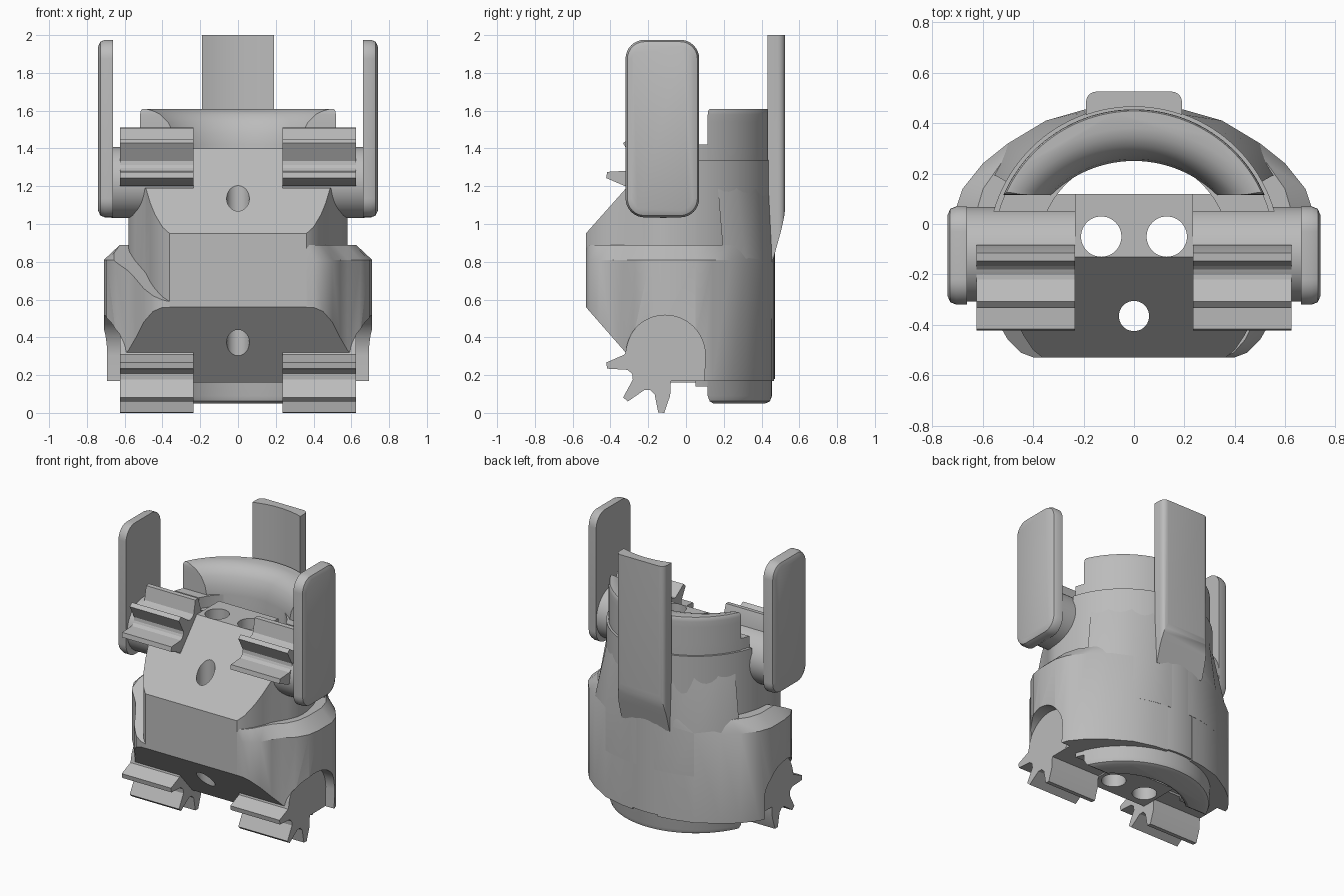
import bpy, bmesh, math
from mathutils import Vector

cube = bpy.data.objects.get("Cube")
if cube:
    bpy.data.objects.remove(cube)

grey = bpy.data.materials.new("plain grey")
grey.use_nodes = True
grey.diffuse_color = (0.5, 0.5, 0.5, 1)
grey.node_tree.nodes["Principled BSDF"].inputs["Base Color"].default_value = (0.5, 0.5, 0.5, 1)

PLACE = {"x": lambda a, b, h: (h, a, b),
         "z": lambda a, b, h: (a, b, h)}


def loft(name, sections, axis="z"):
    """Solid through matching outlines, each given as (points, height)."""
    bm = bmesh.new()
    rings = [[bm.verts.new(PLACE[axis](a, b, h)) for a, b in pts] for pts, h in sections]
    n = len(rings[0])
    for low, high in zip(rings, rings[1:]):
        for i in range(n):
            j = (i + 1) % n
            bm.faces.new((low[i], low[j], high[j], high[i]))
    bm.faces.new(rings[0])
    bm.faces.new(rings[-1])
    bmesh.ops.recalc_face_normals(bm, faces=bm.faces)
    mesh = bpy.data.meshes.new(name)
    bm.to_mesh(mesh)
    bm.free()
    obj = bpy.data.objects.new(name, mesh)
    bpy.context.collection.objects.link(obj)
    mesh.materials.append(grey)
    return obj


def prism(name, pts, lo, hi, axis="z"):
    return loft(name, [(pts, lo), (pts, hi)], axis)


def arc(cx, cy, r, start=0, end=360, n=48):
    full = end - start == 360
    steps = n if full else n + 1
    angles = [math.radians(start + (end - start) * i / n) for i in range(steps)]
    return [(cx + r * math.cos(t), cy + r * math.sin(t)) for t in angles]


def rect(a0, b0, a1, b1):
    return [(a0, b0), (a1, b0), (a1, b1), (a0, b1)]


def rounded(a0, b0, a1, b1, r):
    return (arc(a1 - r, b1 - r, r, 0, 90, 8) + arc(a0 + r, b1 - r, r, 90, 180, 8)
            + arc(a0 + r, b0 + r, r, 180, 270, 8) + arc(a1 - r, b0 + r, r, 270, 360, 8))


def boolean(obj, cutter, operation="DIFFERENCE"):
    mod = obj.modifiers.new("cut", "BOOLEAN")
    mod.operation, mod.solver, mod.object = operation, "EXACT", cutter
    bpy.context.view_layer.objects.active = obj
    bpy.ops.object.modifier_apply(modifier=mod.name)


def smooth(obj):
    bpy.ops.object.select_all(action="DESELECT")
    obj.select_set(True)
    bpy.context.view_layer.objects.active = obj
    bpy.ops.object.shade_smooth_by_angle(angle=math.radians(30))


CY = -0.11                      # centre of the round body and of the rollers
parts, cutters = [], []

# Cutters: sloped front envelope, vertical bores, rear hollow, shoulder notches
front = [(-0.53, 0.56), (-0.53, 0.95), (-0.13, 1.4), (0.6, 1.4), (0.6, 0.16), (-0.18, 0.16)]
envelope = prism("envelope_cutter", front, -1, 1, "x")
bores = [prism("bore_cutter", arc(x, y, r), -1, 3)
         for x, y, r in ((-0.13, -0.05, 0.08), (0.13, -0.05, 0.08), (0, -0.365, 0.06))]
t = math.degrees(math.asin((0.12 - CY) / 0.38))
hollow = prism("hollow_cutter", arc(0, CY, 0.38, t, 180 - t), -1, 3)
notches = [prism("notch_cutter", rect(s * 0.235, -0.7, s * 0.9, 0.05), 1.19, 2) for s in (-1, 1)]
cutters += [envelope, hollow] + bores + notches

# Body: round at the back, flat with soft corners at the front
corner = [(0.35, -0.54), (0.4, -0.5), (0.44, -0.44), (0.465, -0.385), (0.49, -0.31),
          (0.545, -0.22), (0.575, -0.15)]
body = prism("body", arc(0, CY, 0.58, 0, 180, 56) + [(-x, y) for x, y in reversed(corner)] + corner,
             0.18, 1.34)
boolean(body, envelope, "INTERSECT")
for c in bores + [hollow] + notches:
    boolean(body, c)
parts.append(body)

# Central block carrying the bores
block = prism("center_block", front[:3] + [(0.12, 1.4), (0.12, 0.16), (-0.18, 0.16)],
              -0.235, 0.235, "x")
for c in bores:
    boolean(block, c)
parts.append(block)


def sector(r0, r1, y, cy0=CY):
    """Curved band behind the line y; the inner arc may have its own centre."""
    t0 = math.degrees(math.asin((y - cy0) / r0))
    t1 = math.degrees(math.asin((y - CY) / r1))
    return arc(0, CY, r1, t1, 180 - t1) + arc(0, cy0, r0, 180 - t0, t0)


# Stepped rear lip, and the curved insert with a rounded inner crown
parts.append(prism("rear_lip", sector(0.38, 0.56, 0.05), 0.14, 1.42))
insert_steps = [(0.5, 0.53, 0.145, 0.05), (0.48, 0.555, 0.125, 0.062), (0.47, 0.565, 0.115, 0.09),
                (0.47, 0.565, 0.115, 1.42), (0.478, 0.565, 0.115, 1.48), (0.5, 0.565, 0.115, 1.54),
                (0.53, 0.565, 0.115, 1.58), (0.565, 0.563, 0.118, 1.6), (0.6, 0.558, 0.125, 1.61)]
parts.append(loft("curved_insert", [(sector(r0, r1, y, -0.22), z)
                                    for r0, r1, y, z in insert_steps]))

# Upright back plate, curved inside and faded into the body below
plate = prism("back_plate", arc(0.15, 0.485, 0.04, 0, 90, 6) + arc(-0.15, 0.485, 0.04, 90, 180, 6)
              + arc(0, CY, 0.575, 109.3, 70.7, 12), 0.8, 2.0)
fade = prism("fade_cutter", [(0.3, 0.8), (0.458, 0.8), (0.48, 0.88), (0.505, 0.97),
                             (0.52, 1.04), (0.53, 1.12), (0.53, 2.1), (0.3, 2.1)], -1, 1, "x")
boolean(plate, fade, "INTERSECT")
cutters.append(fade)
parts.append(plate)

# Side skirts: outer outline, tapered top, round wheel recess open below
outline = [(0.3, -0.529), (0.4, -0.529), (0.45, -0.51), (0.5, -0.46), (0.54, -0.39),
           (0.58, -0.33), (0.65, -0.27), (0.695, -0.19), (0.71, -0.1), (0.71, 0.05),
           (0.68, 0.14), (0.6, 0.24), (0.5, 0.32), (0.35, 0.41), (0.2, 0.452), (0.1, 0.465),
           (0.1, 0.43), (0.42, 0.1), (0.42, -0.2)]
for side, s in (("left", 1), ("right", -1)):
    base = [(s * x, y) for x, y in outline]
    top = [(x * 0.88, y) for x, y in base]
    skirt = loft(side + "_skirt", [(base, 0.17), (base, 0.81), (top, 0.89)])
    recess = prism("recess_cutter", arc(CY, 0.305, 0.212, 0, 180) + [(CY - 0.212, 0), (CY + 0.2, 0)],
                   s * 0.624, s * 1.0, "x")
    boolean(skirt, envelope, "INTERSECT")
    boolean(skirt, recess)
    cutters.append(recess)
    if s < 0:
        # This skirt falls away towards the front
        bm = bmesh.new()
        bm.from_mesh(skirt.data)
        bmesh.ops.bisect_plane(bm, geom=bm.verts[:] + bm.edges[:] + bm.faces[:],
                               plane_co=Vector((-0.57, -0.1, 0.88)),
                               plane_no=Vector((0.19, -0.49, 0.86)), clear_outer=True)
        bmesh.ops.holes_fill(bm, edges=[e for e in bm.edges if e.is_boundary])
        bmesh.ops.recalc_face_normals(bm, faces=bm.faces)
        bm.to_mesh(skirt.data)
        bm.free()
    parts.append(skirt)

# Rear fairing easing the skirts into the round body
wide = [(0.565, 0.2), (0.5, 0.318), (0.35, 0.41), (0.2, 0.453), (0.1, 0.466)]
wide += [(-x, y) for x, y in reversed(wide)]
slim = [(Vector((x, y - CY)).normalized() * 0.578) for x, y in wide]
inner = [(-0.35, 0.2), (0.35, 0.2)]
parts.append(loft("rear_fairing", [([(v.x, v.y + CY) for v in slim] + inner, 1.2)[::1]
                                   if z > 1 else (wide + inner, z) for z in (0.5, 0.81, 1.2)]))
boolean(parts[-1], hollow)


def roller_profile(cz, flip, closing):
    """Fan of three teeth facing the front corner, closed by the given points."""
    pts = []
    for angle, r in ((190, 0.315), (228, 0.315), (266, 0.305)):
        for da, rr in ((-11, 0.215), (-3, r), (3, r), (11, 0.215), (19, 0.2)):
            a = math.radians(angle + da)
            if angle + da < 280:
                pts.append((rr * math.cos(a), rr * math.sin(a)))
    return [(CY + y, cz + flip * z) for y, z in pts + closing]


# Toothed rollers, axles and side plates
for side, s in (("left", 1), ("right", -1)):
    for level, cz, flip, closing in (
            ("lower", 0.305, 1, [(0.03, -0.135)] + arc(0, 0, 0.21, -40, 174, 36)),
            ("upper", 1.205, -1, [(0.025, 0.01)])):
        parts.append(prism(side + "_" + level + "_roller", roller_profile(cz, flip, closing),
                           s * 0.235, s * 0.625, "x"))
    parts.append(prism(side + "_axle", arc(-0.12, 1.22, 0.188), s * 0.235, s * 0.67, "x"))
    sections = [(rounded(-0.32 + d, 1.035 + d, 0.07 - d, 1.975 - d, 0.1 - d), s * x)
                for d, x in ((0, 0.663), (0, 0.705), (0.01, 0.729), (0.035, 0.74))]
    parts.append(loft(side + "_side_plate", sections, "x"))

for c in cutters:
    bpy.data.objects.remove(c)
for p in parts:
    smooth(p)
